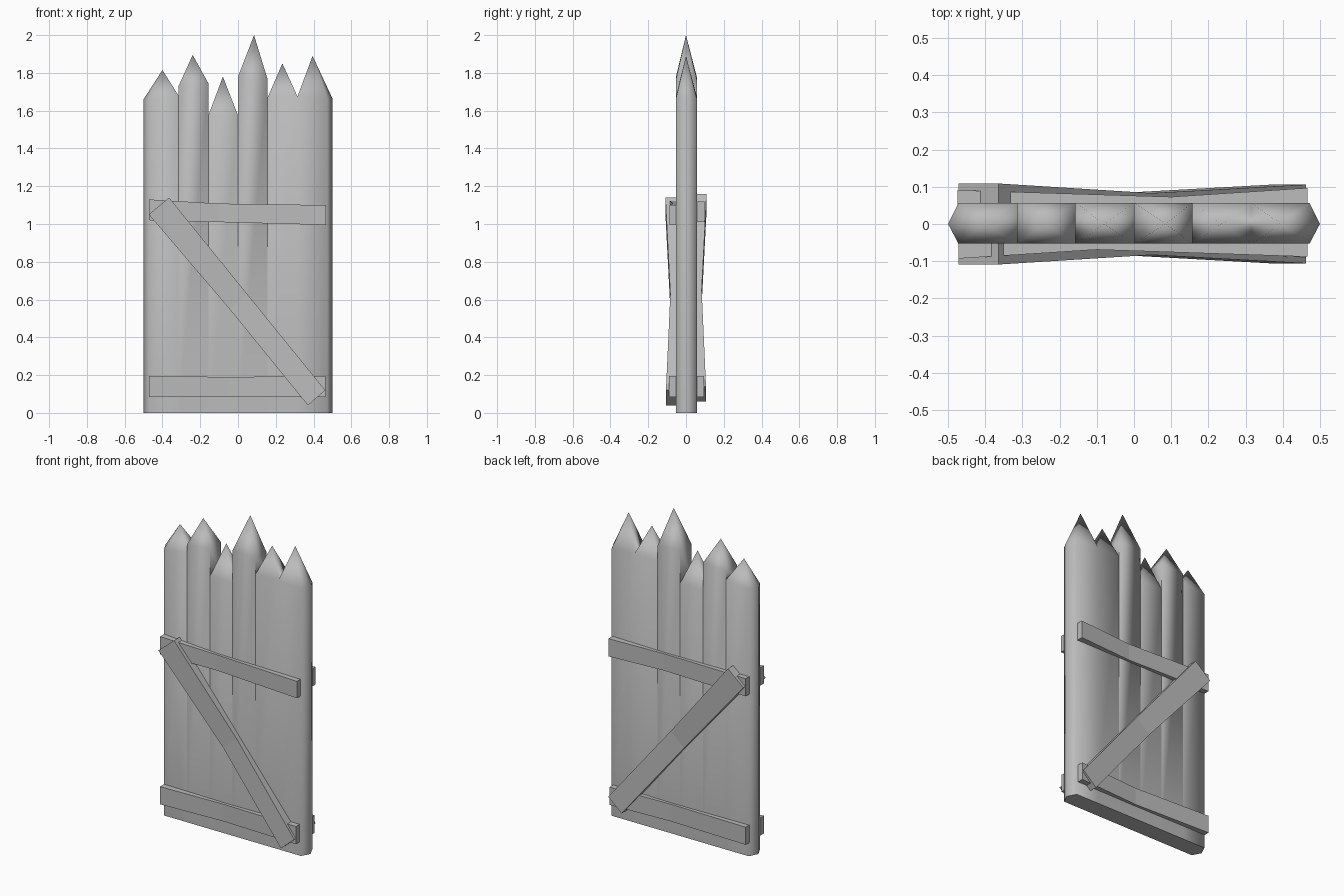
import bpy
import bmesh
import math

cube = bpy.data.objects.get("Cube")
if cube:
    bpy.data.objects.remove(cube, do_unlink=True)

grey = bpy.data.materials.new("plain grey")
grey.use_nodes = True
colour = (0.5, 0.5, 0.5, 1)
grey.diffuse_color = colour
grey.node_tree.nodes["Principled BSDF"].inputs["Base Color"].default_value = colour


def finish(bm, name):
    bmesh.ops.remove_doubles(bm, verts=bm.verts[:], dist=1e-4)
    bmesh.ops.recalc_face_normals(bm, faces=bm.faces[:])
    mesh = bpy.data.meshes.new(name)
    bm.to_mesh(mesh)
    bm.free()
    mesh.materials.append(grey)
    obj = bpy.data.objects.new(name, mesh)
    bpy.context.collection.objects.link(obj)
    return obj


FRONT, BACK = -0.053, 0.057

# Plank wall: shoulder x and z on each side, then the tip x and z
planks = [
    ((-0.472, 1.66), (-0.315, 1.68), (-0.40, 1.815)),
    ((-0.315, 1.73), (-0.157, 1.745), (-0.24, 1.895)),
    ((-0.157, 1.575), (0, 1.575), (-0.08, 1.78)),
    ((0, 1.78), (0.157, 1.765), (0.085, 2.0)),
    ((0.157, 1.67), (0.315, 1.675), (0.235, 1.85)),
    ((0.315, 1.675), (0.472, 1.665), (0.395, 1.89)),
]
bm = bmesh.new()


def face(*points):
    bm.faces.new([bm.verts.new(p) for p in points])


for i, (left, right, tip) in enumerate(planks):
    # Outline of the plank seen from above, with a rounded outer edge
    ring = [(*left, FRONT), (*right, FRONT), (*right, BACK), (*left, BACK)]
    if i == 0:
        ring.append((-0.5, left[1], 0))
    if i == len(planks) - 1:
        ring.insert(2, (0.5, right[1], 0))
    count = len(ring)
    apex = (tip[0], 0, tip[1])
    for k in range(count):
        (xa, za, ya), (xb, zb, yb) = ring[k], ring[(k + 1) % count]
        face((xa, ya, za), (xb, yb, zb), apex)
        if xa != xb:
            face((xa, ya, 0), (xb, yb, 0), (xb, yb, zb), (xa, ya, za))
    face(*[(x, y, 0) for x, z, y in ring])
    # Step between neighbouring shoulders
    if i:
        x, low = planks[i - 1][1]
        high = left[1]
        if abs(high - low) > 0.01:
            face((x, FRONT, low), (x, BACK, low), (x, BACK, high), (x, FRONT, high))

wall = finish(bm, "plank_wall")
bpy.context.view_layer.objects.active = wall
wall.select_set(True)
bpy.ops.object.shade_smooth_by_angle(angle=math.radians(88))
wall.select_set(False)


# Bent boards: each station holds lower corner, upper corner and outer depth
def board(name, side, stations):
    bm = bmesh.new()
    rings = []
    for (xa, za), (xb, zb), depth in stations:
        rings.append([bm.verts.new(p) for p in (
            (xa, side * 0.045, za), (xb, side * 0.045, zb),
            (xb, side * depth, zb), (xa, side * depth, za))])
    for a, b in zip(rings, rings[1:]):
        for k in range(4):
            n = (k + 1) % 4
            bm.faces.new((a[k], a[n], b[n], b[k]))
    bm.faces.new(rings[0])
    bm.faces.new(rings[-1])
    finish(bm, name)


def rail(name, side, stations):
    board(name, side, [((x, low), (x, high), d) for x, low, high, d in stations])


rail("front_upper_rail", -1, [(-0.472, 1.02, 1.13, 0.093),
                              (-0.1, 1.01, 1.108, 0.069), (0.467, 0.995, 1.10, 0.088)])
rail("front_lower_rail", -1, [(-0.472, 0.085, 0.195, 0.093),
                              (-0.05, 0.083, 0.19, 0.071), (0.462, 0.085, 0.195, 0.09)])
rail("back_upper_rail", 1, [(-0.475, 1.01, 1.12, 0.091),
                            (0.1, 1.01, 1.115, 0.073), (0.467, 1.01, 1.12, 0.097)])
rail("back_lower_rail", 1, [(-0.475, 0.085, 0.195, 0.091),
                            (0.05, 0.083, 0.19, 0.073), (0.462, 0.085, 0.195, 0.095)])

# Diagonal braces on both faces
for name, side, lift in (("front_brace", -1, 0), ("back_brace", 1, 0.02)):
    board(name, side, [
        ((-0.472, 1.05 + lift), (-0.365, 1.14 + lift), 0.109),
        ((-0.045, 0.55 + lift), (0.048, 0.63 + lift), 0.083),
        ((0.37, 0.04 + lift), (0.462, 0.12 + lift), 0.106)])
